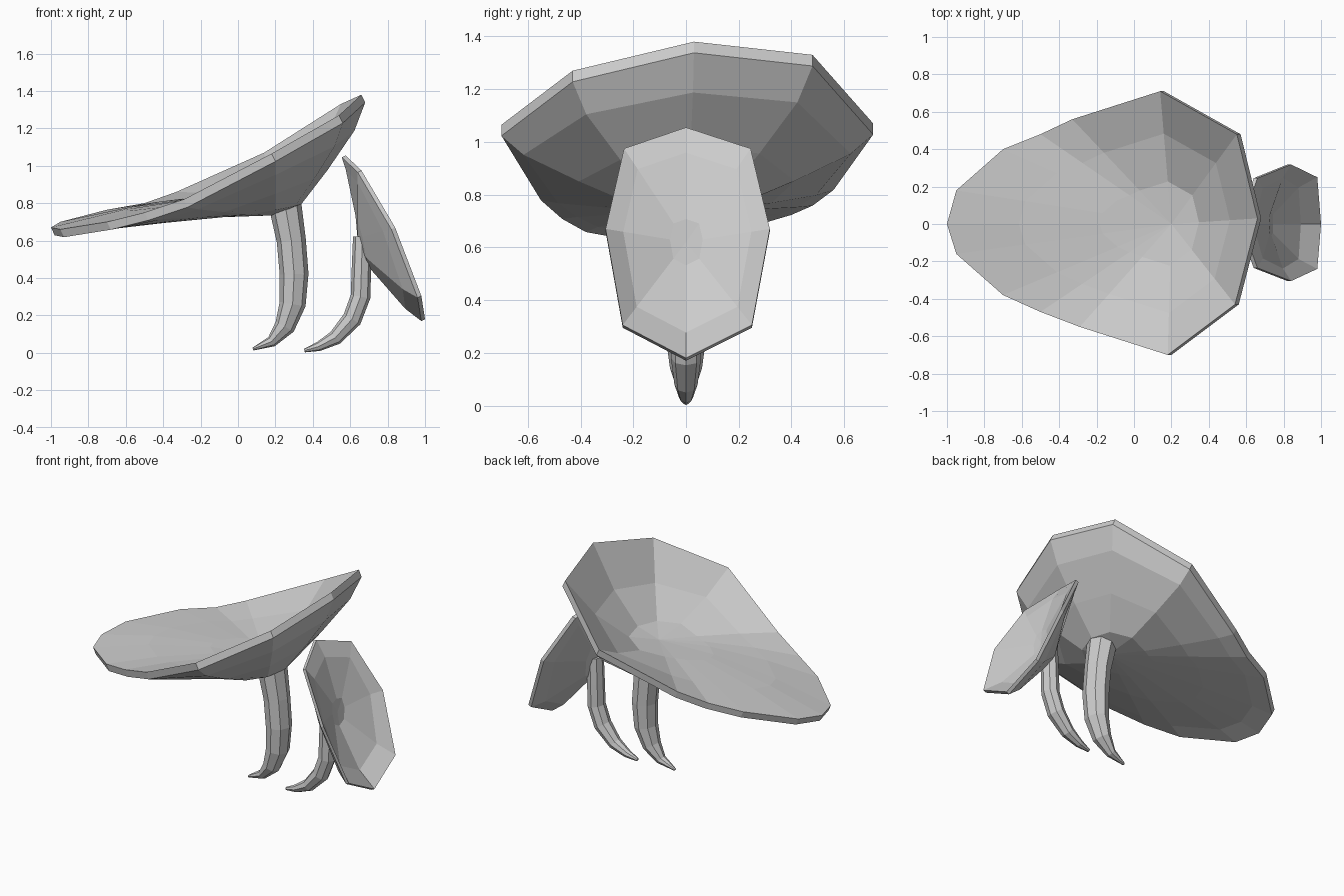
import bpy, bmesh
from mathutils import Vector

if "Cube" in bpy.data.objects:
    bpy.data.objects.remove(bpy.data.objects["Cube"])


def loft(name, rings, start=None, end=None):
    """Skin a list of equal rings; each end is closed by a fan to a point or a flat face."""
    bm = bmesh.new()
    vs = [[bm.verts.new(p) for p in r] for r in rings]
    n = len(vs[0])
    for a, b in zip(vs, vs[1:]):
        for i in range(n):
            j = (i + 1) % n
            bm.faces.new((a[i], a[j], b[j], b[i]))
    for ring, tip in ((vs[0], start), (vs[-1], end)):
        if tip is None:
            bm.faces.new(ring)
        else:
            c = bm.verts.new(tip)
            for i in range(n):
                bm.faces.new((ring[i], ring[(i + 1) % n], c))
    bmesh.ops.recalc_face_normals(bm, faces=bm.faces)
    me = bpy.data.meshes.new(name)
    bm.to_mesh(me)
    bm.free()
    ob = bpy.data.objects.new(name, me)
    bpy.context.collection.objects.link(ob)
    return ob


def shrink(rim, centre, axis, f, g):
    """Rim scaled toward centre: f sideways, g along the cap axis."""
    k = [f, f, f]
    k[axis] = g
    return [Vector([centre[i] + k[i] * (p[i] - centre[i]) for i in range(3)]) for p in rim]


def cap(name, rim, lip, axis, c_top, c_under, top, under):
    rim = [Vector(p) for p in rim]
    low = [p + Vector(lip) for p in rim]
    rings = [shrink(rim, c_top, axis, f, g) for f, g in top] + [rim, low]
    rings += [shrink(low, c_under, axis, f, g) for f, g in under]
    return loft(name, rings, c_top, c_under)


def stem(name, path, sides=8):
    """Tapered bent tube in the xz plane; path holds x, z, radius."""
    rings = []
    for i, (x, z, r) in enumerate(path):
        a, b = path[max(i - 1, 0)], path[min(i + 1, len(path) - 1)]
        t = Vector((b[0] - a[0], 0, b[1] - a[1])).normalized()
        side = t.cross(Vector((0, 1, 0)))
        ring = []
        for k in range(sides):
            d = Vector((1, 0)).copy()
            from_angle = 6.283185 * k / sides
            d = Vector((math.cos(from_angle), math.sin(from_angle)))
            ring.append(Vector((x, 0, z)) + side * r * d.x + Vector((0, r * 1.1 * d.y, 0)))
        rings.append(ring)
    return loft(name, rings)


import math

# Large tilted cap with a drawn-out left lobe
cap("large_cap",
    [(.66, .03, 1.38), (.55, .48, 1.33), (.14, .71, 1.07), (-.33, .56, .86),
     (-.5, .48, .80), (-.70, .40, .765), (-.95, .18, .70), (-1, 0, .67),
     (-.95, -.16, .66), (-.70, -.38, .70), (-.5, -.47, .75), (-.29, -.55, .82),
     (.18, -.70, 1.065), (.54, -.43, 1.27)],
    (.02, 0, -.042), 2, (.2, 0, .85), (.2, 0, .735),
    [(.32, .1), (.68, .48)], [(.88, .75), (.58, .4), (.29, .1)])

# Small cap standing nearly upright, facing right
cap("small_cap",
    [(.575, 0, 1.055), (.66, .245, .975), (.84, .318, .67), (.98, .25, .305),
     (1.0, 0, .18), (.98, -.24, .305), (.84, -.305, .67), (.66, -.235, .975)],
    (-.02, 0, -.01), 0, (.73, 0, .62), (.64, 0, .60),
    [(.2, .05), (.78, .6)], [(.85, .75), (.3, .14)])

# Curved stems
stem("large_stem", [(.25, .80, .088), (.285, .6, .078), (.30, .42, .077), (.292, .26, .07),
                    (.25, .14, .055), (.18, .06, .03), (.08, .02, .008)])
stem("small_stem", [(.665, .62, .05), (.66, .45, .052), (.655, .30, .053), (.61, .18, .052),
                    (.52, .08, .04), (.43, .033, .025), (.355, .012, .01)])
